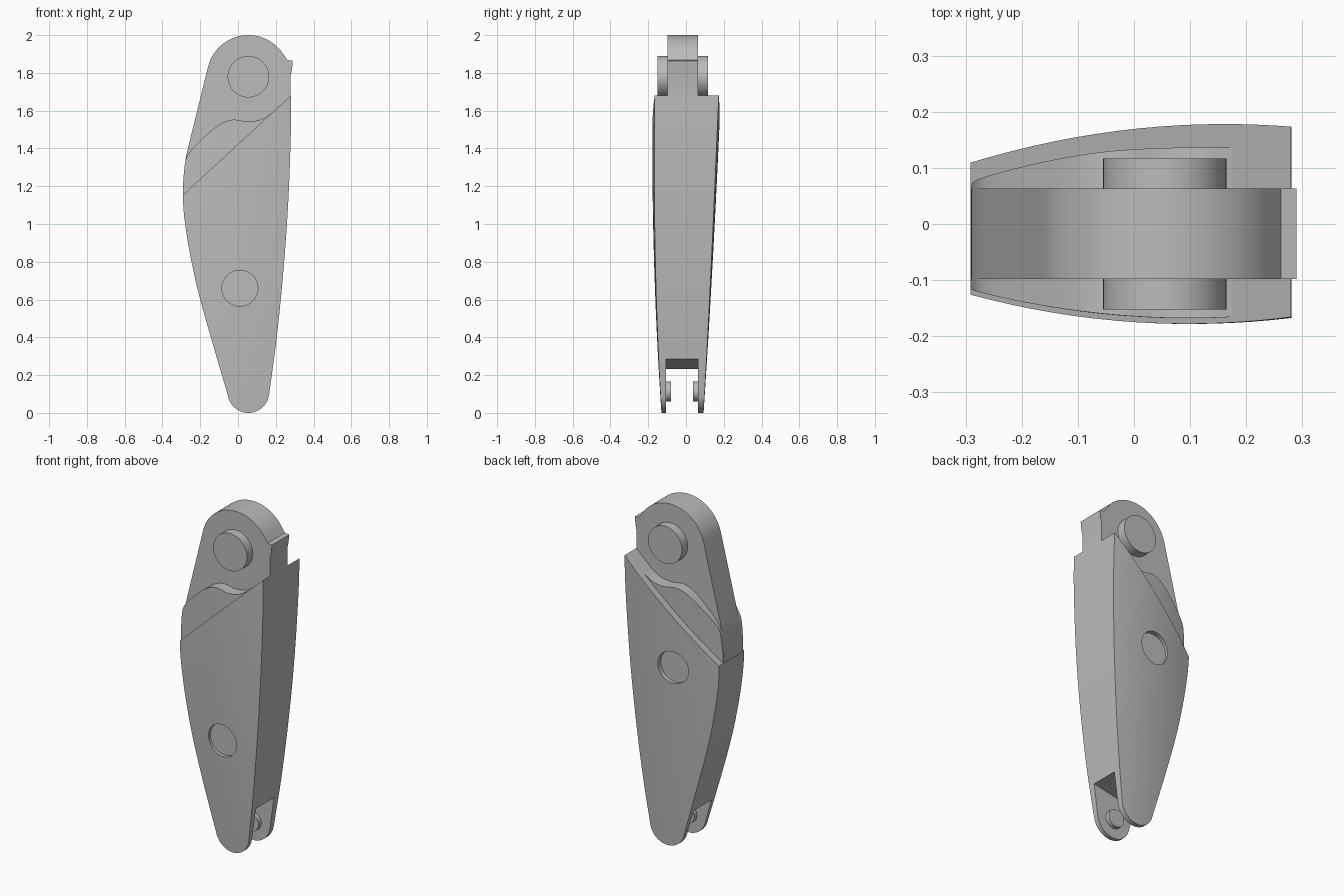
import bpy, bmesh, math
from mathutils import Vector

if "Cube" in bpy.data.objects:
    bpy.data.objects.remove(bpy.data.objects["Cube"], do_unlink=True)

grey = bpy.data.materials.new("plain grey")
grey.use_nodes = True
grey.diffuse_color = (0.5, 0.5, 0.5, 1)
grey.node_tree.nodes["Principled BSDF"].inputs["Base Color"].default_value = (0.5, 0.5, 0.5, 1)

TONGUE_FRONT, TONGUE_BACK = -0.098, 0.063


def finish(name, bm, smooth=True):
    bmesh.ops.remove_doubles(bm, verts=bm.verts[:], dist=1e-5)
    bmesh.ops.recalc_face_normals(bm, faces=bm.faces[:])
    mesh = bpy.data.meshes.new(name)
    bm.to_mesh(mesh)
    bm.free()
    mesh.materials.append(grey)
    ob = bpy.data.objects.new(name, mesh)
    bpy.context.collection.objects.link(ob)
    if smooth:
        shade(ob)
    return ob


def activate(ob):
    bpy.ops.object.select_all(action='DESELECT')
    ob.select_set(True)
    bpy.context.view_layer.objects.active = ob


def shade(ob):
    activate(ob)
    bpy.ops.object.shade_smooth_by_angle(angle=math.radians(25))


def curve_through(points):
    """Smooth function passing through (t, value) pairs."""
    n = len(points)
    slopes = []
    for i in range(n):
        a, b = points[max(i - 1, 0)], points[min(i + 1, n - 1)]
        slopes.append((b[1] - a[1]) / (b[0] - a[0]))

    def f(t):
        i = 0
        while i < n - 2 and t > points[i + 1][0]:
            i += 1
        (t0, a), (t1, b) = points[i], points[i + 1]
        h = t1 - t0
        s = min(max((t - t0) / h, 0), 1)
        return ((1 + 2 * s) * (1 - s) ** 2 * a + s * (1 - s) ** 2 * h * slopes[i]
                + s * s * (3 - 2 * s) * b + s * s * (s - 1) * h * slopes[i + 1])
    return f


def prism(name, outline, y0, y1, smooth=True):
    """Extrude an xz outline from y0 to y1."""
    bm = bmesh.new()
    face = bm.faces.new([bm.verts.new((x, y0, z)) for x, z in outline])
    ext = bmesh.ops.extrude_face_region(bm, geom=[face])
    moved = [v for v in ext["geom"] if isinstance(v, bmesh.types.BMVert)]
    bmesh.ops.translate(bm, verts=moved, vec=(0, y1 - y0, 0))
    return finish(name, bm, smooth)


def disc(name, x, z, r, y0, y1, smooth=True):
    ring = [(x + r * math.cos(math.tau * i / 48), z + r * math.sin(math.tau * i / 48))
            for i in range(48)]
    return prism(name, ring, y0, y1, smooth)


def shell(rows, front, back):
    """Closed solid from a grid of xz points between two curved surfaces."""
    bm = bmesh.new()
    sides = [[[bm.verts.new((x, f(x, z), z)) for x, z in row] for row in rows]
             for f in (front, back)]
    nr, nc = len(rows), len(rows[0])
    for g in sides:
        for i in range(nr - 1):
            for j in range(nc - 1):
                bm.faces.new((g[i][j], g[i][j + 1], g[i + 1][j + 1], g[i + 1][j]))
    rim = ([(0, j) for j in range(nc)] + [(i, nc - 1) for i in range(1, nr)]
           + [(nr - 1, j) for j in range(nc - 2, -1, -1)] + [(i, 0) for i in range(nr - 2, 0, -1)])
    a, b = sides
    for (i, j), (k, l) in zip(rim, rim[1:] + rim[:1]):
        bm.faces.new((a[i][j], a[k][l], b[k][l], b[i][j]))
    bmesh.ops.remove_doubles(bm, verts=bm.verts[:], dist=1e-5)
    bmesh.ops.dissolve_degenerate(bm, edges=bm.edges[:], dist=1e-5)
    return bm


def cut(ob, cutter):
    cutter.hide_render = True
    mod = ob.modifiers.new("cut", 'BOOLEAN')
    mod.operation, mod.solver, mod.object = 'DIFFERENCE', 'EXACT', cutter
    activate(ob)
    bpy.ops.object.modifier_apply(modifier=mod.name)
    bpy.data.objects.remove(cutter, do_unlink=True)


# Outline of the limb and its gently bulged front and back surfaces
left = curve_through([(0.08, -0.05), (0.6, -0.2), (0.82, -0.25), (1.0, -0.28), (1.12, -0.291),
                      (1.22, -0.29), (1.33, -0.28), (1.41, -0.263), (1.72, -0.19)])
right = curve_through([(0.1, 0.165), (0.4, 0.205), (0.75, 0.24), (1.1, 0.265),
                       (1.5, 0.28), (1.72, 0.28)])


def bulge(x):
    return 0.008 - 0.33 * (x - 0.1) ** 2


def front_y(x, z):
    return -(0.122 + 0.068 * z - 0.024 * z * z + bulge(x))


def back_y(x, z):
    return 0.085 + 0.066 * z - 0.007 * z * z + bulge(x)


def slant(x):
    return 1.68 + 0.92 * (x - 0.28)


# Main body: rounded foot, swelling sides, slanted top
heights = [0.11 * (1 - math.cos(math.radians(a))) for a in range(0, 80, 8)]
heights += [0.1 + 1.62 * i / 40 for i in range(41)]
rows = []
for z in heights:
    half = math.sqrt(max(0.11 ** 2 - (0.11 - z) ** 2, 0))
    x0 = 0.055 - half if z < 0.08 else left(z)
    x1 = 0.055 + half if z < 0.1 else right(z)
    rows.append([(x0 + (x1 - x0) * j / 16, z) for j in range(17)])
bm = shell(rows, front_y, back_y)
bmesh.ops.bisect_plane(bm, geom=bm.verts[:] + bm.edges[:] + bm.faces[:], dist=1e-6,
                       plane_co=(0.28, 0, 1.68), plane_no=Vector((-0.92, 0, 1)).normalized(),
                       clear_outer=True)
bmesh.ops.holes_fill(bm, edges=[e for e in bm.edges if e.is_boundary], sides=0)
body = finish("limb_body", bm, False)

# Fork slot at the foot and a shallow round socket on each face
cut(body, prism("slot_cutter", [(-0.3, -0.1), (0.4, -0.1), (0.4, 0.325), (-0.3, 0.192)],
                -0.105, TONGUE_BACK, False))
cut(body, disc("front_socket_cutter", 0.01, 0.66, 0.095, -0.3, front_y(0.01, 0.66) + 0.025, False))
cut(body, disc("back_socket_cutter", -0.02, 1.09, 0.095, back_y(-0.02, 1.09) - 0.025, 0.3, False))
shade(body)

# Recessed collar between the slanted edge and the wavy upper edge
arc = curve_through([(-0.29, 1.3), (-0.27, 1.36), (-0.2, 1.44), (-0.1, 1.525), (-0.03, 1.552),
                     (0.05, 1.543), (0.12, 1.553), (0.175, 1.585)])
rows = []
for k in range(9):
    row = []
    for j in range(41):
        x = -0.29 + 0.465 * j / 40
        low = slant(x) - 0.03
        z = low + (arc(x) - low) * k / 8
        row.append((max(x, left(z) + 0.0005 * j), z))
    rows.append(row)
finish("recessed_collar", shell(rows, lambda x, z: front_y(x, z) + 0.01,
                                lambda x, z: back_y(x, z) - 0.042))

# Upper tongue with a round head and a small stop lip
tongue = [(-0.289, 1.15)] + [(left(z), z) for z in (1.2, 1.25, 1.3, 1.35, 1.41)]
for i in range(33):
    a = math.radians(168 - 136 * i / 32)
    tongue.append((0.055 + 0.22 * math.cos(a), 1.78 + 0.22 * math.sin(a)))
tongue += [(0.262, 1.868), (0.29, 1.864), (0.286, 1.82), (0.278, 1.78), (0.279, 1.66)]
prism("upper_tongue", tongue, TONGUE_FRONT, TONGUE_BACK)

# Pivot pin through the tongue and pegs inside the fork
disc("pivot_pin", 0.055, 1.78, 0.11, -0.152, 0.117)
disc("front_fork_peg", 0.055, 0.113, 0.053, -0.11, -0.08)
disc("back_fork_peg", 0.055, 0.113, 0.053, 0.036, 0.068)
